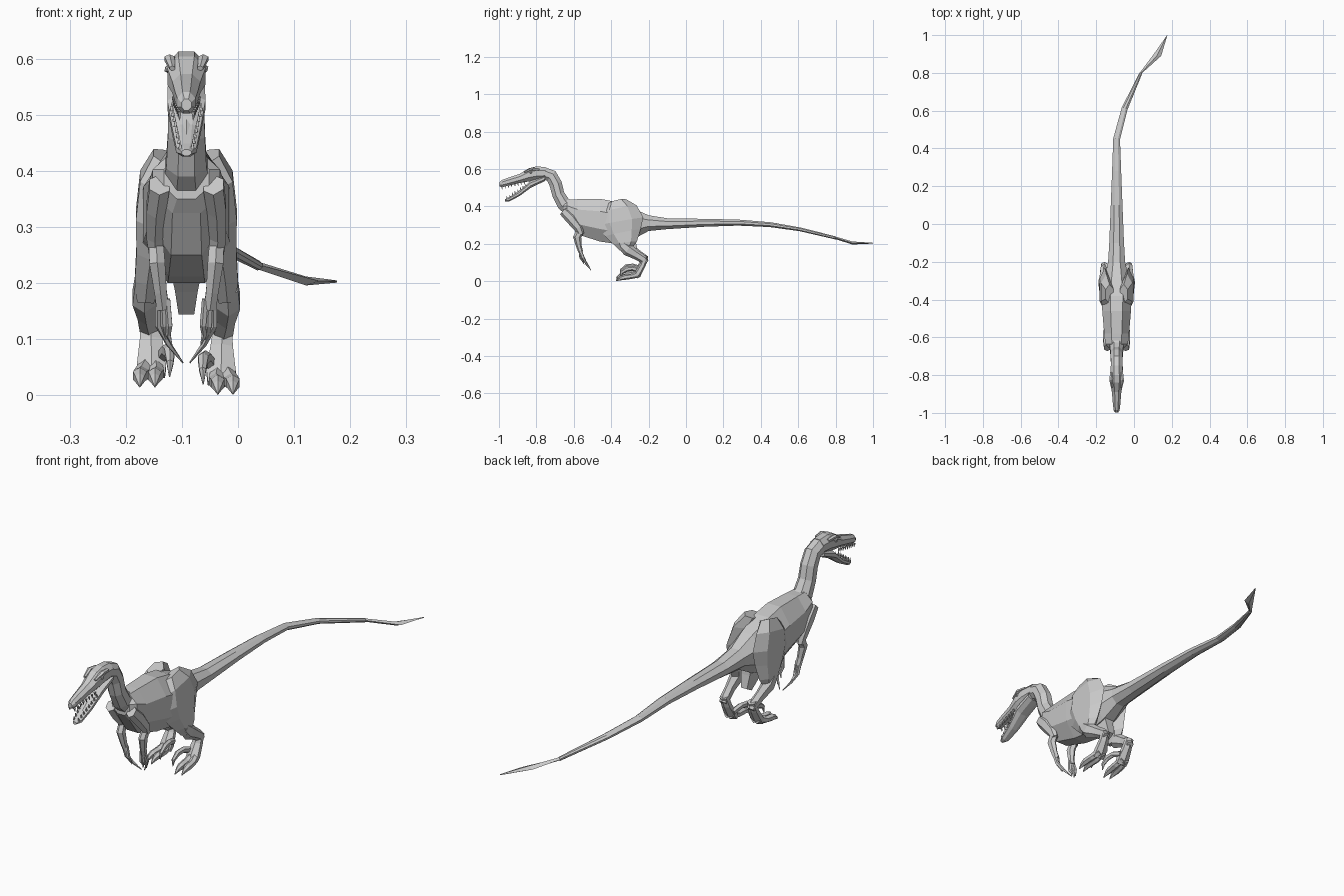
import bpy, bmesh, math
from mathutils import Vector

CX = -0.092  # the body's centre plane


def loft(name, stations, sides=8, axis=None, spin=0.5):
    """Skin elliptical rings along stations of (x, y, z, half width, half height)."""
    bm = bmesh.new()
    pts = [Vector(s[:3]) for s in stations]
    grow = 1 / math.cos(math.pi / sides) if spin else 1
    rings = []
    for i, s in enumerate(stations):
        t = Vector(axis) if axis else pts[min(i + 1, len(pts) - 1)] - pts[max(i - 1, 0)]
        t.normalize()
        b = Vector((1, 0, 0))
        b = (b - t * b.dot(t)).normalized()
        u = b.cross(t)
        ring = []
        for k in range(sides):
            a = 2 * math.pi * (k + spin) / sides
            ring.append(bm.verts.new(pts[i] + grow * (b * s[3] * math.cos(a) + u * s[4] * math.sin(a))))
        rings.append(ring)
    for r, q in zip(rings, rings[1:]):
        for k in range(sides):
            j = (k + 1) % sides
            bm.faces.new((r[k], r[j], q[j], q[k]))
    bm.faces.new(rings[0])
    bm.faces.new(rings[-1])
    bmesh.ops.recalc_face_normals(bm, faces=bm.faces)
    me = bpy.data.meshes.new(name)
    bm.to_mesh(me)
    bm.free()
    ob = bpy.data.objects.new(name, me)
    bpy.context.collection.objects.link(ob)
    return ob


def profile(rows):
    """Rows of (y, z bottom, z top, half width) on the centre plane."""
    return [(CX, y, (lo + hi) / 2, w, (hi - lo) / 2) for y, lo, hi, w in rows]


def limb(name, side, rows, sides=6, dz=0):
    """Rows of (offset from the centre plane, y, z, half width, half depth)."""
    return loft(name, [(CX + side * r[0], r[1], r[2] + dz, r[3], r[4]) for r in rows], sides)


# Torso
loft("torso", profile([
    (-.655, .35, .425, .04), (-.635, .325, .435, .06), (-.58, .25, .438, .066),
    (-.46, .212, .44, .076), (-.38, .20, .425, .08), (-.28, .225, .388, .062),
    (-.20, .268, .352, .045), (-.12, .277, .338, .04)]), axis=(0, 1, 0))

# Tail with a flat leaf-shaped end
loft("tail", [
    (CX, -.20, .31, .045, .042), (CX, -.1, .307, .039, .029), (CX, .1, .312, .031, .021),
    (CX, .28, .313, .024, .016), (CX, .45, .302, .018, .013), (-.05, .61, .277, .016, .010),
    (.037, .80, .231, .007, .008)])
loft("tail_leaf", [
    (.037, .80, .231, .007, .007), (.121, .89, .204, .023, .008), (.176, 1.0, .203, .001, .002)], 4, axis=(0, 1, 0), spin=0)

# Neck
loft("neck", [
    (CX, -.61, .385, .045, .045), (CX, -.655, .415, .036, .037), (CX, -.683, .465, .033, .033),
    (CX, -.697, .52, .032, .034), (CX, -.72, .562, .031, .034), (CX, -.765, .578, .031, .033)])

# Skull and open lower jaw
loft("skull", profile([
    (-.75, .545, .61, .031), (-.80, .54, .613, .034), (-.84, .533, .604, .034),
    (-.89, .525, .573, .025), (-.95, .510, .553, .02), (-.985, .502, .541, .016),
    (-.998, .508, .528, .009)]), axis=(0, 1, 0))
loft("lower_jaw", profile([
    (-.755, .535, .565, .033), (-.83, .499, .537, .034), (-.89, .455, .483, .025),
    (-.945, .426, .449, .018), (-.967, .427, .438, .009)]), axis=(0, 1, 0))
loft("tongue", profile([
    (-.82, .51, .53, .016), (-.88, .475, .491, .013), (-.93, .447, .457, .006)]), 6, axis=(0, 1, 0))

for side, tag in ((-1, "right"), (1, "left")):
    # Brow ridge and eye
    limb(f"{tag}_brow", side, [(.026, -.785, .597, .008, .006), (.030, -.825, .60, .009, .007),
                               (.025, -.865, .583, .005, .004)])
    bpy.ops.mesh.primitive_ico_sphere_add(subdivisions=1, radius=.009, location=(CX + side * .031, -.83, .582))
    bpy.context.object.name = f"{tag}_eye"

    # Teeth along both jaws
    for i in range(8):
        f = i / 7
        y, off, z = -.865 - .12 * f, .023 - .011 * f, .532 - .026 * f
        limb(f"{tag}_upper_tooth", side, [(off, y, z, .003, .004), (off, y + .003, z - .016, .0004, .0004)], 4)
        y, off, z = -.855 - .10 * f, .026 - .015 * f, .508 - .068 * f
        limb(f"{tag}_lower_tooth", side, [(off, y, z, .003, .004), (off, y - .003, z + .014, .0004, .0004)], 4)

    # Shoulder, upper arm and forearm
    limb(f"{tag}_upper_arm", side, [
        (.048, -.655, .375, .018, .022), (.054, -.615, .335, .017, .026), (.056, -.575, .285, .015, .021),
        (.054, -.56, .25, .012, .014)])
    limb(f"{tag}_forearm", side, [
        (.054, -.565, .268, .013, .018), (.052, -.582, .235, .014, .019), (.046, -.572, .185, .011, .013),
        (.042, -.562, .155, .011, .011)])
    # Three long curved fingers
    for n, (mid, end, ey, ez) in enumerate(((.050, .006, -.508, .058), (.040, .022, -.515, .075), (.030, .026, -.545, .09))):
        limb(f"{tag}_finger_{n + 1}", side, [
            (.042 + .008 * (1 - n), -.568, .172, .005, .007), (mid, -.556 + .006 * (1 - n), .125, .005, .007),
            ((mid + end) / 2 + .004, (ey - .556) / 2, .092 + .008 * n, .004, .005), (end, ey, ez, .001, .001)], 5)

    # Thigh, shin and upright foot bone; one foot is planted slightly higher
    dz = .013 if side < 0 else 0
    limb(f"{tag}_thigh", side, [
        (.038, -.37, .425, .022, .045), (.055, -.36, .385, .028, .085), (.062, -.348, .32, .028, .105),
        (.064, -.338, .26, .025, .085), (.07, -.325, .205, .022, .055), (.073, -.325, .165, .015, .026)])
    limb(f"{tag}_shin", side, [
        (.074, -.342, .195, .018, .022), (.075, -.312, .168, .021, .029), (.071, -.265, .14, .016, .022),
        (.066, -.225, .115, .017, .019), (.065, -.212, .10, .014, .012)], 6, dz * .5)
    limb(f"{tag}_foot_bone", side, [
        (.065, -.218, .125, .016, .015), (.063, -.232, .085, .020, .014), (.062, -.258, .04, .026, .016),
        (.062, -.27, .022, .024, .012)], 6, dz)
    # Walking toes with pointed claws
    for n, (off, tip) in enumerate(((.053, -.352), (.080, -.345))):
        limb(f"{tag}_toe_{n + 1}", side, [
            (.056 + .014 * n, -.248, .04, .012, .016), (off, -.29, .026, .013, .012),
            (off + .003, tip + .02, .022, .012, .013), (off + .003, tip, .016, .008, .01),
            (off + .003, tip - .022, .003, .001, .002)], 6, dz)
    # Raised sickle claw on the inner toe
    limb(f"{tag}_sickle_toe", side, [
        (.043, -.245, .055, .010, .012), (.034, -.285, .068, .010, .011), (.03, -.318, .064, .009, .012),
        (.029, -.345, .045, .006, .008), (.03, -.35, .02, .001, .001)], 6, dz)

# Pelvic spur below the hips
loft("pelvic_spur", [
    (CX, -.33, .26, .03, .06), (CX, -.30, .20, .02, .035), (CX, -.275, .153, .014, .018)], 4)
